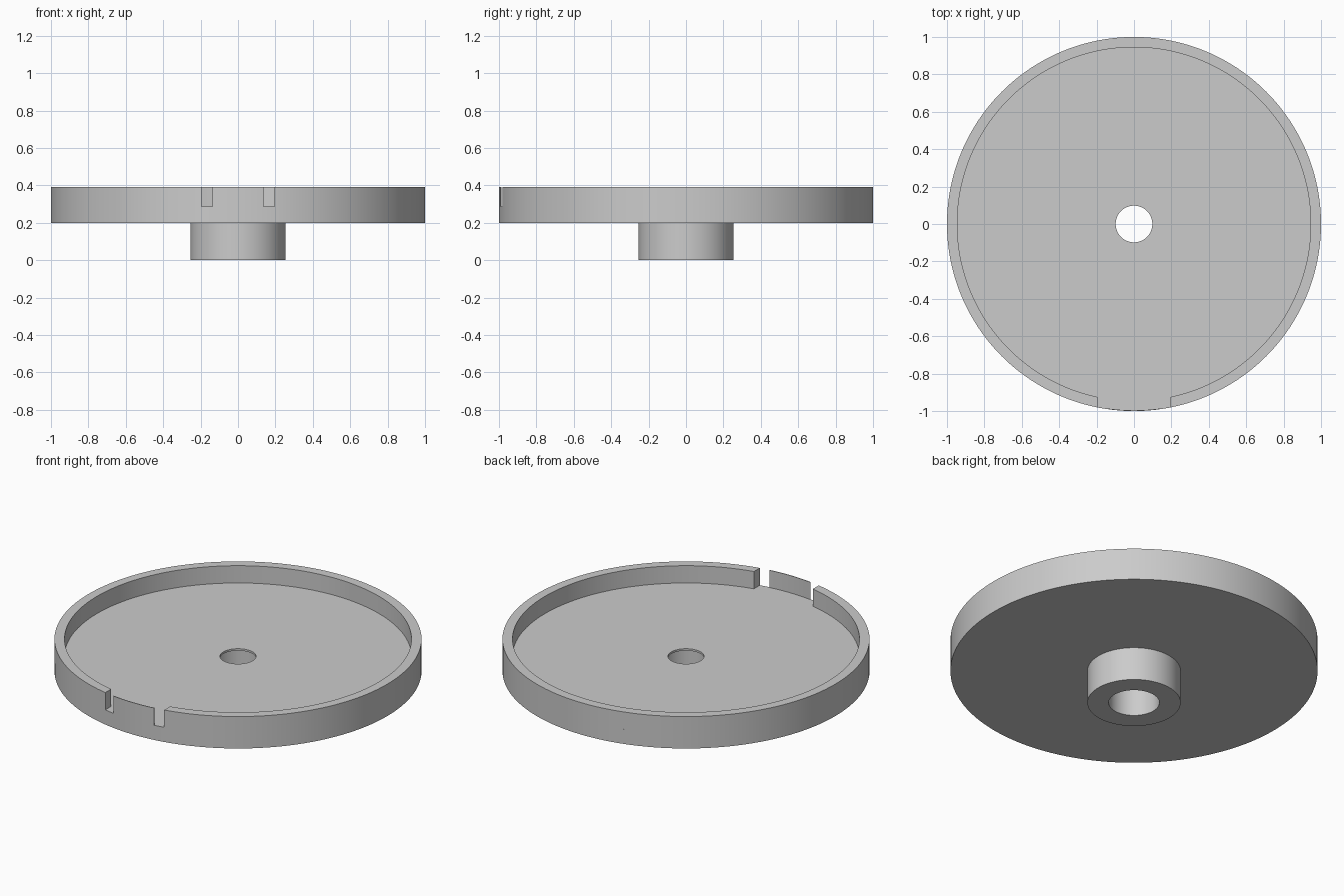
import bpy
import bmesh
from math import sin, cos, asin, pi, radians

old = bpy.data.objects.get("Cube")
if old:
    bpy.data.objects.remove(old, do_unlink=True)

grey = bpy.data.materials.new("plain_grey")
grey.use_nodes = True
colour = (0.6, 0.6, 0.6, 1)
grey.diffuse_color = colour
grey.node_tree.nodes["Principled BSDF"].inputs["Base Color"].default_value = colour

RADIUS, RIM_INNER = 1.0, 0.945
HUB, BORE, HOLE = 0.254, 0.138, 0.098
DISC_BOTTOM, FLOOR, TOP = 0.2, 0.288, 0.392
GAP, TAB = 0.196, 0.136


def sweep(name, section, span, steps, closed=False):
    """Sweep a closed (radius, height) section round z; span(r) gives its angles from the front."""
    bm = bmesh.new()
    rings = []
    for i in range(steps if closed else steps + 1):
        ring = []
        for r, z in section:
            start, end = span(r)
            a = start + (end - start) * i / steps
            ring.append(bm.verts.new((r * sin(a), -r * cos(a), z)))
        rings.append(ring)
    n = len(section)
    for i in range(steps):
        a, b = rings[i], rings[(i + 1) % len(rings)]
        for j in range(n):
            k = (j + 1) % n
            bm.faces.new((a[j], a[k], b[k], b[j]))
    if not closed:
        bm.faces.new(rings[0])
        bm.faces.new(rings[-1])
    bmesh.ops.recalc_face_normals(bm, faces=bm.faces)
    mesh = bpy.data.meshes.new(name)
    bm.to_mesh(mesh)
    bm.free()
    mesh.materials.append(grey)
    obj = bpy.data.objects.new(name, mesh)
    bpy.context.collection.objects.link(obj)
    bpy.ops.object.select_all(action='DESELECT')
    obj.select_set(True)
    bpy.context.view_layer.objects.active = obj
    bpy.ops.object.shade_smooth_by_angle(angle=radians(30))
    return obj


# Disc and hub, with a wide bore from below ending in a thin lip round the hole
lip = FLOOR - 0.012
sweep("disc_and_hub",
      [(HOLE, FLOOR), (RADIUS, FLOOR), (RADIUS, DISC_BOTTOM), (HUB, DISC_BOTTOM),
       (HUB, 0), (BORE, 0), (BORE, lip), (HOLE, lip)],
      lambda r: (0, 2 * pi), 192, closed=True)


def wall(inner):
    return [(inner, FLOOR), (RADIUS, FLOOR), (RADIUS, TOP), (inner, TOP)]


# Raised rim, open at the front with straight-cut ends
sweep("rim", wall(RIM_INNER), lambda r: (asin(GAP / r), 2 * pi - asin(GAP / r)), 180)

# Thin curved tab standing in the gap
sweep("front_tab", wall(RADIUS - 0.004), lambda r: (-asin(TAB / r), asin(TAB / r)), 10)
